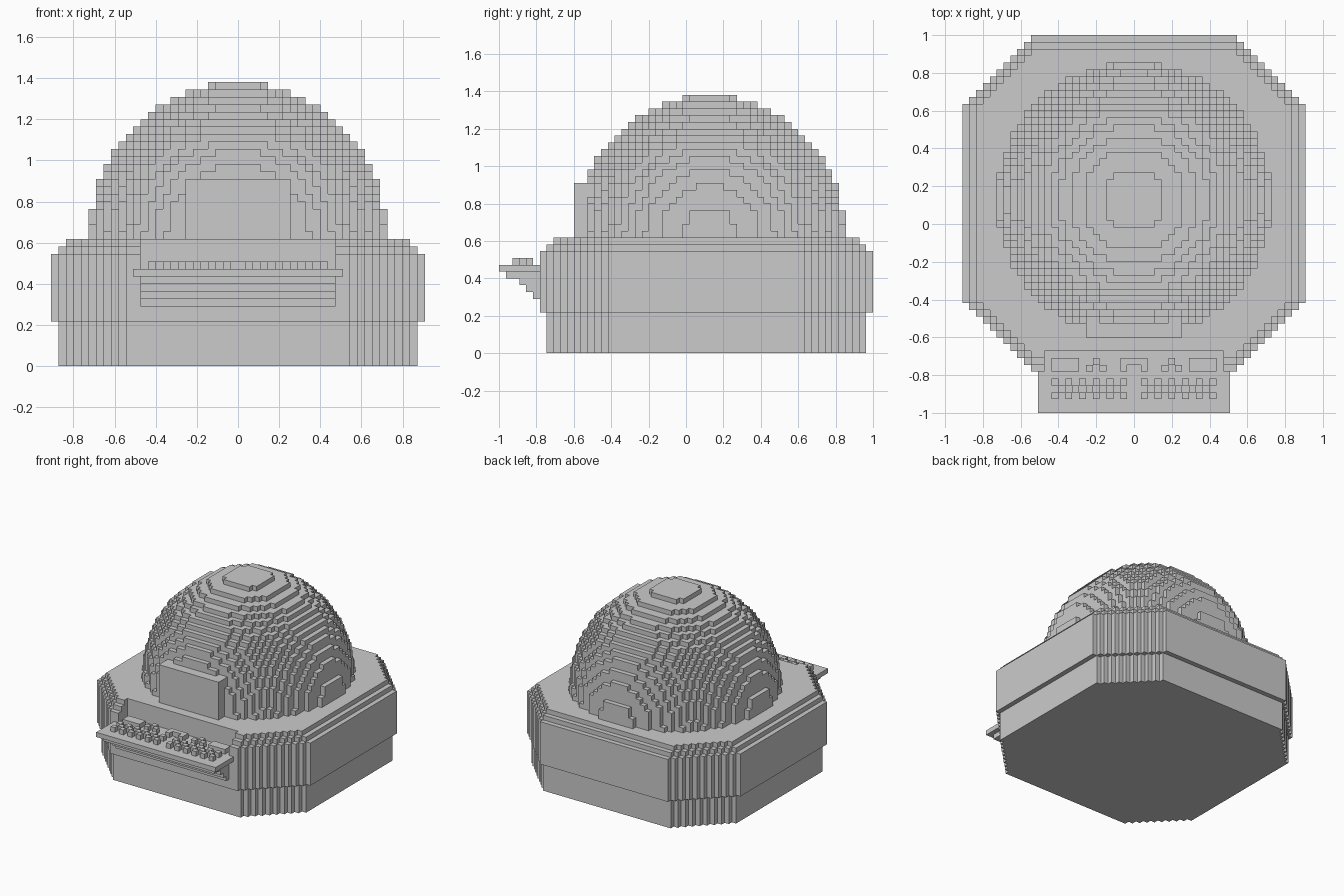
import bpy
import bmesh
import math

if "Cube" in bpy.data.objects:
    bpy.data.objects.remove(bpy.data.objects["Cube"], do_unlink=True)

U = 2 / 55              # one block; the model is 55 blocks deep
DOME_Y = 31             # dome centre, in blocks from the front
DECK = 17               # height of the deck the dome stands on

grey = bpy.data.materials.new("stone_grey")
grey.use_nodes = True
grey.diffuse_color = (0.6, 0.6, 0.6, 1)
grey.node_tree.nodes["Principled BSDF"].inputs["Base Color"].default_value = (0.6, 0.6, 0.6, 1)


def finish(name, bm):
    """Turn a bmesh in block units into a named object."""
    bmesh.ops.recalc_face_normals(bm, faces=bm.faces)
    for v in bm.verts:
        v.co = (v.co.x * U, v.co.y * U - 1, v.co.z * U)
    mesh = bpy.data.meshes.new(name)
    bm.to_mesh(mesh)
    bm.free()
    mesh.materials.append(grey)
    obj = bpy.data.objects.new(name, mesh)
    bpy.context.collection.objects.link(obj)
    return obj


def slab(bm, outline, z0, z1):
    """Extrude a closed outline between two heights."""
    low = [bm.verts.new((x, y, z0)) for x, y in outline]
    high = [bm.verts.new((x, y, z1)) for x, y in outline]
    bm.faces.new(low)
    bm.faces.new(high)
    n = len(outline)
    for i in range(n):
        j = (i + 1) % n
        bm.faces.new((low[i], low[j], high[j], high[i]))


def box(bm, x0, x1, y0, y1, z0, z1):
    slab(bm, [(x0, y0), (x1, y0), (x1, y1), (x0, y1)], z0, z1)


def stepped_outline(y0, halves, notch=()):
    """Outline of rows of blocks, given the half width of each row."""
    right = []
    for i, h in enumerate(halves):
        if i == 0 or h != halves[i - 1]:
            if i:
                right.append((halves[i - 1], y0 + i))
            right.append((h, y0 + i))
    right.append((halves[-1], y0 + len(halves)))
    left = [(-x, y) for x, y in reversed(right)]
    return right + left + list(notch)


def octagon(inset, notched=False):
    """Stair-cornered octagon, optionally with a recess in the front."""
    rows = 49 - 2 * inset
    halves = [min(25 - inset, 15 + min(k, rows - 1 - k)) for k in range(rows)]
    y0 = 6 + inset
    notch = [(-13, y0), (-13, 9), (13, 9), (13, y0)] if notched else []
    return stepped_outline(y0, halves, notch)


# Octagonal base: plinth, wide body and two chamfer steps
for name, inset, notched, z0, z1 in (
    ("plinth", 1, False, 0, 6),
    ("body_lower", 0, False, 6, 13),
    ("body_upper", 0, True, 13, 15),
    ("deck_lower_step", 1, True, 15, 16),
    ("deck_upper_step", 2, True, 16, DECK),
):
    bm = bmesh.new()
    slab(bm, octagon(inset, notched), z0, z1)
    finish(name, bm)

# Stepped dome, one disc per block of height
bm = bmesh.new()
for z in range(DECK, 38):
    r2 = 19.95 ** 2 * (1 - ((z + 0.5 - DECK) / 21) ** 2)
    halves = []
    for row in range(-20, 20):
        rest = r2 - (row + 0.5) ** 2
        half = math.floor(math.sqrt(rest) + 0.5) if rest > 0 else 0
        if half:
            halves.append(half)
    slab(bm, stepped_outline(DOME_Y - len(halves) // 2, halves), z, z + 1)
finish("dome", bm)

# Doorway block at the front of the dome
bm = bmesh.new()
box(bm, -7, 7, 11, 20, DECK, 25)
finish("doorway", bm)

# Console shelf with a stepped support below
bm = bmesh.new()
box(bm, -14, 14, 0, 6, 12, 13)
finish("console_shelf", bm)
bm = bmesh.new()
for z, front in ((11, 1), (10, 3), (9, 4), (8, 5)):
    box(bm, -13, 13, front, 6, z, z + 1)
finish("console_support", bm)

# Checkered buttons on the shelf, mirrored left and right
bm = bmesh.new()
for col in range(1, 12):
    for row in (2, 3, 4):
        if (col + row) % 2:
            box(bm, col, col + 1, row, row + 1, 13, 14)
            box(bm, -col - 1, -col, row, row + 1, 13, 14)
finish("console_buttons", bm)

# Panels and small switches in the recess
bm = bmesh.new()
for x0, x1, y0, y1 in ((8, 12, 6, 8), (6, 7, 6, 7), (5, 6, 7, 8), (4, 5, 6, 7), (1, 2, 6, 7)):
    box(bm, x0, x1, y0, y1, 13, 14)
    box(bm, -x1, -x0, y0, y1, 13, 14)
box(bm, -2, 2, 7, 8, 13, 14)
finish("recess_switches", bm)
